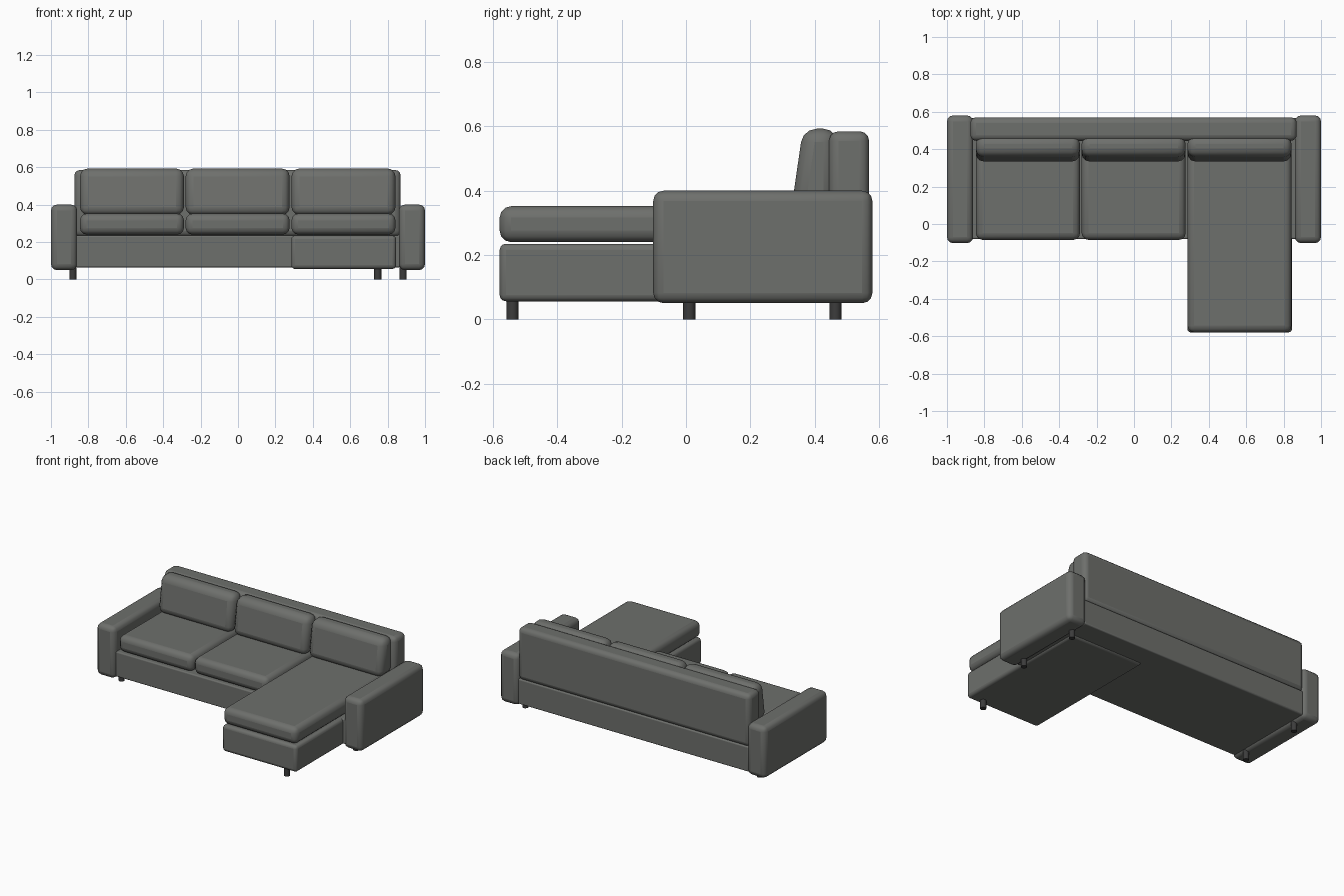
import bpy
import bmesh
import math

cube = bpy.data.objects.get("Cube")
if cube:
    bpy.data.objects.remove(cube, do_unlink=True)


def material(name, color):
    mat = bpy.data.materials.new(name)
    mat.use_nodes = True
    mat.diffuse_color = color
    bsdf = next(n for n in mat.node_tree.nodes if n.type == "BSDF_PRINCIPLED")
    bsdf.inputs["Base Color"].default_value = color
    bsdf.inputs["Roughness"].default_value = 0.9
    return mat


fabric = material("grey fabric", (0.155, 0.16, 0.15, 1))
leg_paint = material("dark leg", (0.045, 0.045, 0.045, 1))


def finish(name, bm, mat, bevel=0, segments=3):
    mesh = bpy.data.meshes.new(name)
    bm.to_mesh(mesh)
    bm.free()
    obj = bpy.data.objects.new(name, mesh)
    bpy.context.collection.objects.link(obj)
    mesh.materials.append(mat)
    if bevel:
        mod = obj.modifiers.new("soft edges", "BEVEL")
        mod.width = bevel
        mod.segments = segments
        mod.limit_method = "NONE"
    bpy.ops.object.select_all(action="DESELECT")
    obj.select_set(True)
    bpy.context.view_layer.objects.active = obj
    bpy.ops.object.shade_smooth_by_angle(angle=math.radians(40))
    return obj


def soft_box(name, xs, ys, zs, bevel, lean=0):
    """Rounded box between bounds; lean pushes the top front edge back."""
    bm = bmesh.new()
    bmesh.ops.create_cube(bm, size=1)
    for v in bm.verts:
        top, front = v.co.z > 0, v.co.y < 0
        v.co = (xs[v.co.x > 0], ys[v.co.y > 0], zs[top])
        if top and front:
            v.co.y += lean
    return finish(name, bm, fabric, bevel)


def leg(name, x, y):
    bm = bmesh.new()
    bmesh.ops.create_cone(bm, cap_ends=True, segments=16, radius1=0.019,
                          radius2=0.019, depth=0.07)
    bmesh.ops.translate(bm, verts=bm.verts, vec=(x, y, 0.035))
    return finish(name, bm, leg_paint)


# Frame
soft_box("sofa_base", (-0.868, 0.868), (-0.08, 0.568), (0.065, 0.235), 0.008)
soft_box("chaise_base", (0.285, 0.845), (-0.58, 0.42), (0.056, 0.235), 0.02)
soft_box("backrest", (-0.875, 0.87), (0.445, 0.57), (0.23, 0.585), 0.03)

# Arms with their legs
for side, sign in (("left", 1), ("right", -1)):
    xs = sorted((sign * 0.86, sign))
    soft_box(side + "_arm", xs, (-0.102, 0.58), (0.05, 0.4), 0.032)
    for place, y in (("front", 0.01), ("back", 0.465)):
        leg(f"{side}_{place}_leg", sign * 0.883, y)
leg("chaise_leg", 0.747, -0.54)

# Cushions, the left one stretched over the chaise
for place, x, front in (("right", -0.567, -0.085), ("middle", -0.002, -0.085),
                        ("left", 0.564, -0.58)):
    xs = (x - 0.278, x + 0.278)
    soft_box(place + "_seat_cushion", xs, (front, 0.45), (0.24, 0.352), 0.036)
    soft_box(place + "_back_cushion", xs, (0.328, 0.47), (0.345, 0.593), 0.042, 0.036)
